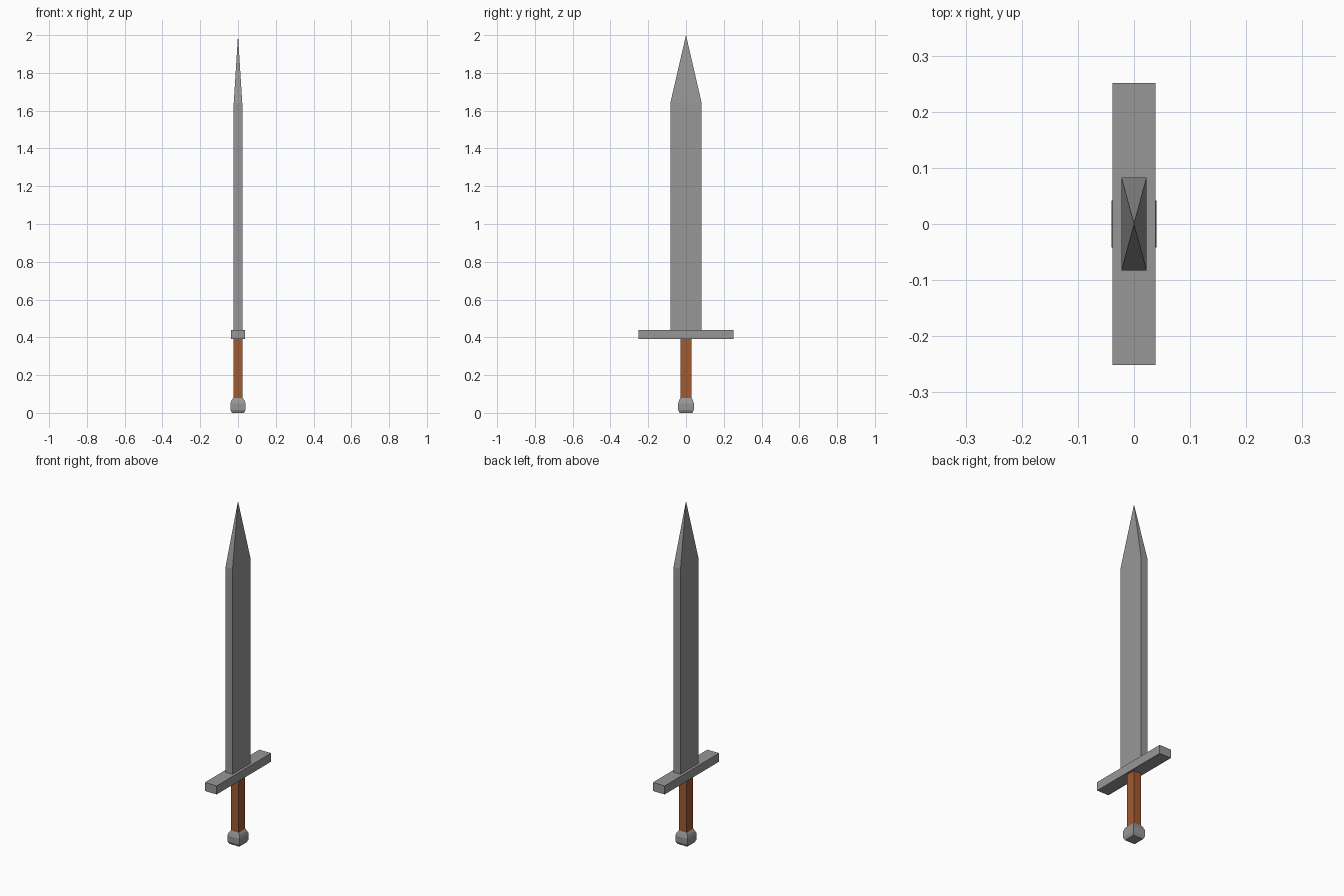
import bpy, bmesh

if "Cube" in bpy.data.objects:
    bpy.data.objects.remove(bpy.data.objects["Cube"])


def material(name, rgb):
    m = bpy.data.materials.new(name)
    m.diffuse_color = (*rgb, 1)
    m.use_nodes = True
    m.node_tree.nodes["Principled BSDF"].inputs["Base Color"].default_value = m.diffuse_color
    return m


steel = material("grey steel", (0.31, 0.31, 0.31))
leather = material("brown leather", (0.36, 0.10, 0.03))


def stack(name, sections, mat):
    """Solid from rectangular sections (z, half x, half y); zero width makes a point."""
    bm = bmesh.new()
    rings = []
    for z, hx, hy in sections:
        corners = [(-1, -1), (1, -1), (1, 1), (-1, 1)] if hx else [(0, 0)]
        rings.append([bm.verts.new((sx * hx, sy * hy, z)) for sx, sy in corners])
    for low, high in zip(rings, rings[1:]):
        for i in range(4):
            j = (i + 1) % 4
            top = [high[j], high[i]] if len(high) == 4 else [high[0]]
            bm.faces.new([low[i], low[j]] + top)
    bm.faces.new(rings[0][::-1])
    if len(rings[-1]) == 4:
        bm.faces.new(rings[-1])
    bmesh.ops.recalc_face_normals(bm, faces=bm.faces)
    mesh = bpy.data.meshes.new(name)
    bm.to_mesh(mesh)
    bm.free()
    mesh.materials.append(mat)
    obj = bpy.data.objects.new(name, mesh)
    bpy.context.collection.objects.link(obj)
    return obj


# Bevelled square pommel
stack("pommel", [(0, 0.032, 0.034), (0.015, 0.039, 0.041),
                 (0.05, 0.04, 0.042), (0.067, 0.034, 0.036), (0.08, 0.025, 0.03)], steel)
# Grip
stack("grip", [(0.07, 0.024, 0.029), (0.40, 0.024, 0.029)], leather)
# Crossguard
stack("crossguard", [(0.39, 0.038, 0.251), (0.44, 0.038, 0.251)], steel)
# Blade with pyramid point
stack("blade", [(0.43, 0.0225, 0.083), (1.64, 0.0225, 0.083), (2.0, 0, 0)], steel)
